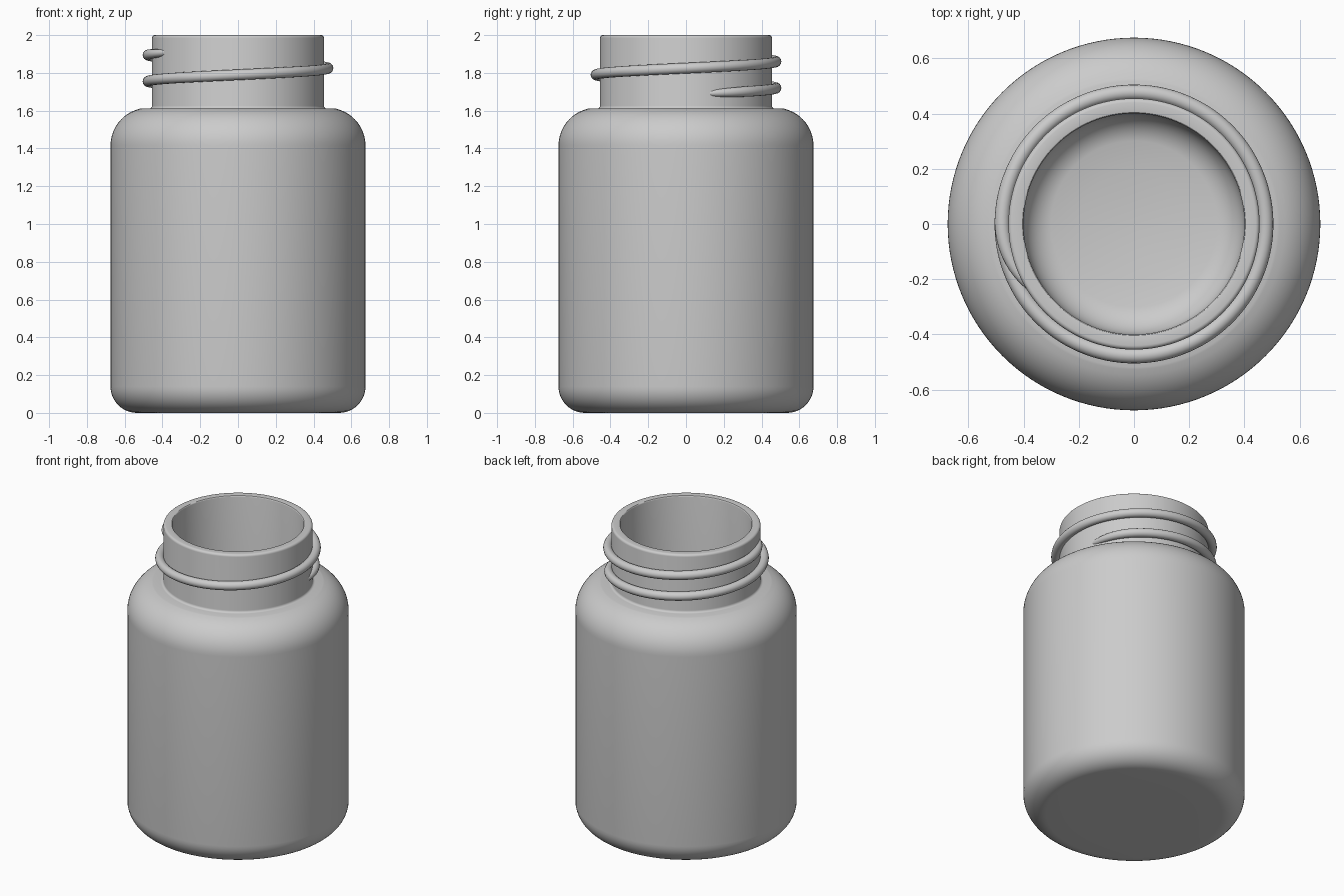
import bpy, bmesh
from math import sin, cos, pi, radians

if "Cube" in bpy.data.objects:
    bpy.data.objects.remove(bpy.data.objects["Cube"])

SEGS = 128


def arc(cr, cz, rad, a0, a1, n):
    """Points (r, z) on an arc of a lathe profile, angles in degrees."""
    return [(cr + rad * cos(radians(a0 + (a1 - a0) * i / n)),
             cz + rad * sin(radians(a0 + (a1 - a0) * i / n))) for i in range(n + 1)]


def skin(name, rings, wrap=True):
    """Bridge a list of closed point rings and cap both ends."""
    bm = bmesh.new()
    loops = [[bm.verts.new(p) for p in ring] for ring in rings]
    for a, b in zip(loops, loops[1:]):
        n = len(a)
        for i in range(n):
            j = (i + 1) % n
            bm.faces.new((a[i], a[j], b[j], b[i]))
    bm.faces.new(loops[0][::-1])
    bm.faces.new(loops[-1])
    bmesh.ops.recalc_face_normals(bm, faces=bm.faces)
    mesh = bpy.data.meshes.new(name)
    bm.to_mesh(mesh)
    bm.free()
    obj = bpy.data.objects.new(name, mesh)
    bpy.context.collection.objects.link(obj)
    bpy.ops.object.select_all(action='DESELECT')
    obj.select_set(True)
    bpy.context.view_layer.objects.active = obj
    bpy.ops.object.shade_smooth_by_angle(angle=radians(30))
    return obj


# Bottle: outside from base to rim, then down the bore to the dished floor
profile = [(0.3, 0.0)]
profile += arc(0.535, 0.14, 0.14, -90, 0, 12)        # base corner
profile += arc(0.475, 1.415, 0.20, 0, 75, 12)        # shoulder
profile += [(0.518, 1.611)]
profile += arc(0.470, 1.626, 0.015, -90, -180, 4)    # neck root
profile += arc(0.440, 1.985, 0.015, 0, 90, 4)        # outer rim
profile += arc(0.408, 1.992, 0.008, 90, 180, 3)      # inner rim
profile += arc(0.28, 0.19, 0.12, 0, -80, 10)         # floor corner
profile += [(0.2, 0.06), (0.1, 0.052), (0.02, 0.05)]
skin("bottle", [[(r * cos(2 * pi * i / SEGS), r * sin(2 * pi * i / SEGS), z)
                 for i in range(SEGS)] for r, z in profile])

# Screw thread: a rising tube that sinks into the neck at both ends
START, END, FADE, TUBE = 15, 572, 35, 0.028
rings = []
steps = 190
for s in range(steps + 1):
    deg = START + (END - START) * s / steps
    t = min(1, (deg - START) / FADE, (END - deg) / FADE)
    t = t * (2 - t)
    rad = 0.437 + 0.040 * t
    tube = TUBE * (0.55 + 0.45 * t)
    z = 1.755 + 0.14 * (deg - 180) / 360
    a = radians(deg)
    rings.append([((rad + tube * cos(k * pi / 8)) * cos(a),
                   (rad + tube * cos(k * pi / 8)) * sin(a),
                   z + tube * sin(k * pi / 8)) for k in range(16)])
skin("screw_thread", rings)
